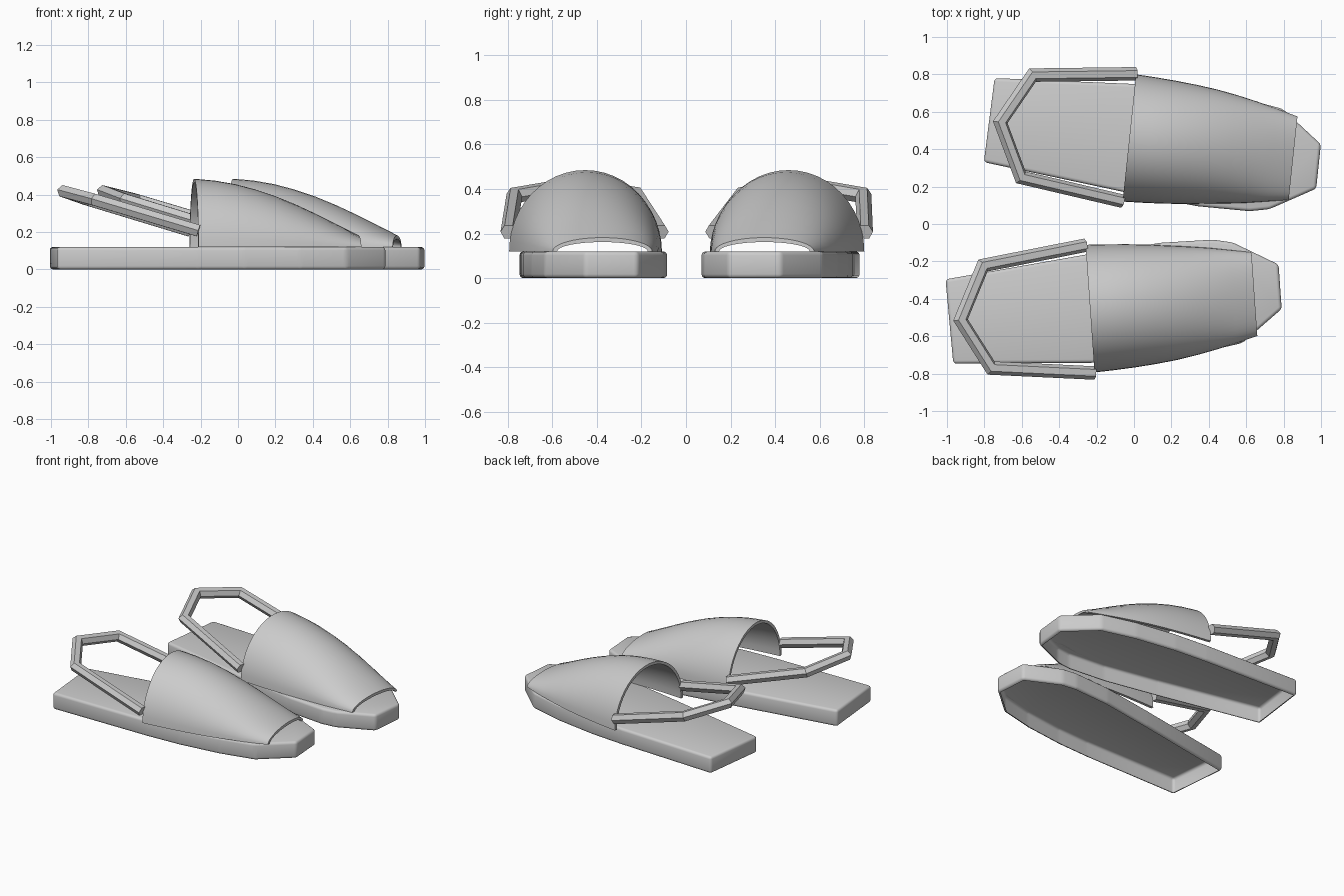
import bpy, bmesh, math
from mathutils import Matrix, Vector

if "Cube" in bpy.data.objects:
    bpy.data.objects.remove(bpy.data.objects["Cube"])

grey = bpy.data.materials.new("plain grey")
grey.diffuse_color = (0.6, 0.6, 0.6, 1)
grey.use_nodes = True
grey.node_tree.nodes["Principled BSDF"].inputs["Base Color"].default_value = grey.diffuse_color


def make(name, bm, place, mirror):
    bmesh.ops.recalc_face_normals(bm, faces=bm.faces)
    if mirror:
        bmesh.ops.scale(bm, vec=(1, -1, 1), verts=bm.verts)
        bmesh.ops.reverse_faces(bm, faces=bm.faces)
    me = bpy.data.meshes.new(name)
    bm.to_mesh(me)
    bm.free()
    me.materials.append(grey)
    ob = bpy.data.objects.new(name, me)
    bpy.context.collection.objects.link(ob)
    ob.matrix_world = place
    return ob


def smooth(ob, angle):
    bpy.ops.object.select_all(action='DESELECT')
    ob.select_set(True)
    bpy.context.view_layer.objects.active = ob
    bpy.ops.object.shade_smooth_by_angle(angle=math.radians(angle))


def loft(bm, rings, closed):
    for a, b in zip(rings, rings[1:]):
        n = len(a)
        for i in range(n if closed else n - 1):
            j = (i + 1) % n
            bm.faces.new((a[i], a[j], b[j], b[i]))


# sole outline: outer side from heel to toe, then back along the inner side
OUTLINE = [(-.75, .243), (0, .29), (.25, .296), (.55, .28), (.80, .24),
           (1.022, .073), (1.022, -.165), (.785, -.30), (.68, -.322),
           (.40, -.325), (0, -.29), (-.76, -.21)]
# upper stations: along, half width, crown height, sideways shift
STATIONS = [(0, .342, .365, 0), (.11, .337, .355, 0), (.22, .330, .336, 0),
            (.33, .320, .307, 0), (.44, .307, .270, 0), (.55, .291, .225, -.003),
            (.66, .272, .174, -.007), (.77, .249, .119, -.011), (.882, .224, .062, -.016)]
# heel strap path, seen from above; it rises towards the heel
STRAP = [(0, .345), (-.55, .28), (-.695, .012), (-.555, -.27), (0, -.34)]
TOP = .12


def shoe(side, place, mirror):
    # sole: rounded slab, hollow and open underneath
    bm = bmesh.new()
    face = bm.faces.new([bm.verts.new((x, y, 0)) for x, y in OUTLINE])
    up = bmesh.ops.extrude_face_region(bm, geom=[face])["geom"]
    bmesh.ops.translate(bm, vec=(0, 0, TOP),
                        verts=[g for g in up if isinstance(g, bmesh.types.BMVert)])
    bmesh.ops.recalc_face_normals(bm, faces=bm.faces)
    bmesh.ops.bevel(bm, geom=bm.edges[:], offset=.018, segments=3,
                    profile=.5, affect='EDGES', clamp_overlap=True)
    bmesh.ops.recalc_face_normals(bm, faces=bm.faces)
    base = [f for f in bm.faces if f.normal.z < -.99 and f.calc_area() > .2]
    bmesh.ops.delete(bm, geom=base, context='FACES')
    smooth(make(side + "_sole", bm, place, mirror), 35)

    # upper: tapering half-dome shell, open at toe and heel
    bm = bmesh.new()
    outer, inner = [], []
    for x, w, h, s in STATIONS:
        for rings, t in ((outer, 0), (inner, .02)):
            rings.append([bm.verts.new((x, s + (w - t) * math.cos(a),
                                        TOP + (h - t) * math.sin(a)))
                          for a in [math.pi * i / 24 for i in range(25)]])
    loft(bm, outer, False)
    loft(bm, inner, False)
    for k in (0, -1):
        loft(bm, [outer[k], inner[k]], False)
    for k in (0, -1):
        loft(bm, [[r[k] for r in outer], [r[k] for r in inner]], False)
    smooth(make(side + "_upper", bm, place, mirror), 40)

    # heel strap: six-sided bar with mitred corners
    bm = bmesh.new()
    slope = .3
    pts = [Vector((x, y, .207 - slope * x)) for x, y in STRAP]
    normal = Vector((slope, 0, 1)).normalized()
    rings = []
    for i, p in enumerate(pts):
        d0 = (p - pts[i - 1]).normalized() if i else None
        d1 = (pts[i + 1] - p).normalized() if i < len(pts) - 1 else None
        d0, d1 = d0 or d1, d1 or d0
        t = (d0 + d1).normalized()
        out = normal.cross(t) / max(t.dot(d0), .3)
        rings.append([bm.verts.new(p + .036 * (out * math.cos(a) + normal * math.sin(a)))
                      for a in [math.pi * k / 3 for k in range(6)]])
    loft(bm, rings, True)
    bm.faces.new(rings[0])
    bm.faces.new(rings[-1])
    make(side + "_heel_strap", bm, place, mirror)


shoe("left", Matrix.Translation((-.025, .46, 0)) @ Matrix.Rotation(math.radians(-6), 4, 'Z'), False)
shoe("right", Matrix.Translation((-.235, -.4525, 0)) @ Matrix.Rotation(math.radians(4), 4, 'Z'), True)
